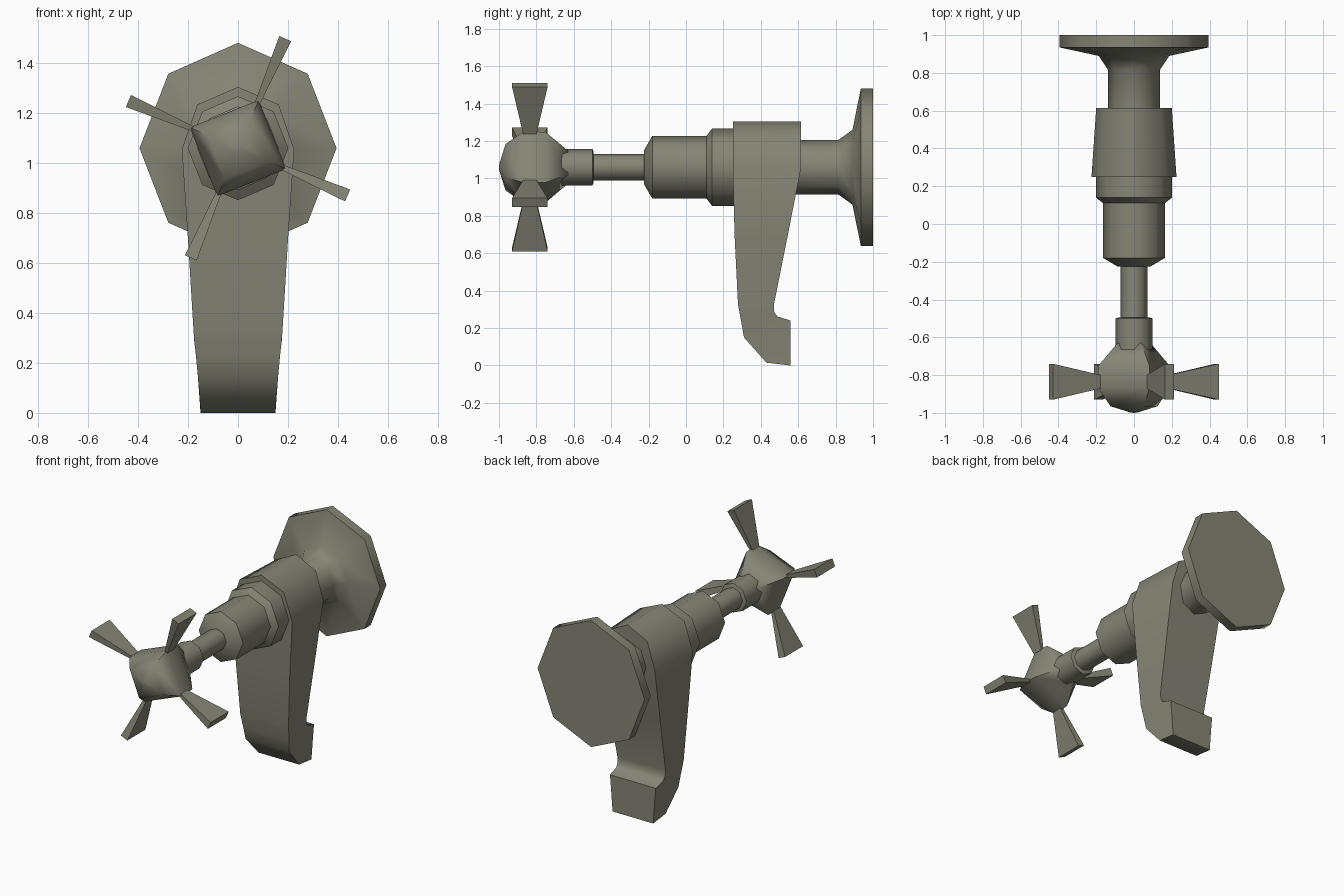
import bpy, bmesh, math

if "Cube" in bpy.data.objects:
    bpy.data.objects.remove(bpy.data.objects["Cube"])

AXIS_Z = 1.06      # height of the tap's horizontal axis
TURN = 66.7        # handle rotation in degrees

metal = bpy.data.materials.new("aged olive metal")
metal.diffuse_color = (0.235, 0.235, 0.18, 1)
metal.use_nodes = True
metal.node_tree.nodes["Principled BSDF"].inputs["Base Color"].default_value = metal.diffuse_color


def finish(name, bm, angle=50):
    bmesh.ops.remove_doubles(bm, verts=bm.verts, dist=1e-4)
    bmesh.ops.recalc_face_normals(bm, faces=bm.faces)
    me = bpy.data.meshes.new(name)
    bm.to_mesh(me)
    bm.free()
    me.materials.append(metal)
    me.shade_smooth()
    me.set_sharp_from_angle(angle=math.radians(angle))
    ob = bpy.data.objects.new(name, me)
    bpy.context.collection.objects.link(ob)
    return ob


def loft(name, rings, angle=50):
    """Skin a list of point rings of equal length and cap both ends."""
    bm = bmesh.new()
    rows = [[bm.verts.new(p) for p in ring] for ring in rings]
    n = len(rows[0])
    for a, b in zip(rows, rows[1:]):
        for i in range(n):
            j = (i + 1) % n
            bm.faces.new((a[i], a[j], b[j], b[i]))
    bm.faces.new(rows[0])
    bm.faces.new(rows[-1])
    return finish(name, bm, angle)


def lathe(name, profile, sides=8, turn=0, xs=1.0, angle=50):
    """Profile of (y, radius) turned about the tap axis."""
    rings = []
    for y, r in profile:
        ring = []
        for i in range(sides):
            t = math.radians(turn) + 2 * math.pi * i / sides
            ring.append((xs * r * math.cos(t), y, AXIS_Z + r * math.sin(t)))
        rings.append(ring)
    return loft(name, rings, angle)


# wall flange and pipe
lathe("wall_flange", [(1.0, 0.422), (0.935, 0.422), (0.89, 0.2),
                      (0.815, 0.146), (0.58, 0.146)], xs=0.935)

# valve body with stepped collar
lathe("valve_body", [(0.3, 0.208), (0.14, 0.208), (0.11, 0.168),
                     (-0.18, 0.168), (-0.225, 0.09), (-0.225, 0.05)], xs=0.97)

# stem and its collar
lathe("stem", [(-0.2, 0.071), (-0.5, 0.071)])
lathe("stem_collar", [(-0.495, 0.085), (-0.5, 0.097), (-0.68, 0.097)])

# four-sided rounded knob
lathe("handle_knob", [(-0.63, 0.095), (-0.75, 0.205), (-0.865, 0.21),
                      (-0.965, 0.135), (-0.998, 0.02), (-1.0, 0.004)],
      sides=4, turn=TURN, angle=65)

# spout: rows of (front z, front y, back z, back y, front half width, back half width)
rows = [
    (1.305, 0.25, 1.305, 0.615, 0.001, 0.001),
    (1.235, 0.25, 1.235, 0.615, 0.163, 0.145),
    (1.055, 0.25, 1.055, 0.615, 0.225, 0.2),
    (0.69, 0.26, 0.69, 0.543, 0.2, 0.19),
    (0.326, 0.278, 0.326, 0.47, 0.178, 0.178),
    (0.29, 0.285, 0.285, 0.472, 0.175, 0.175),
    (0.26, 0.29, 0.262, 0.488, 0.172, 0.172),
    (0.235, 0.295, 0.24, 0.56, 0.169, 0.169),
    (0.15, 0.31, 0.15, 0.56, 0.161, 0.161),
    (0.015, 0.43, 0.0, 0.56, 0.15, 0.15),
]
loft("spout", [[(-wf, yf, zf), (wf, yf, zf), (wb, yb, zb), (-wb, yb, zb)]
               for zf, yf, zb, yb, wf, wb in rows])

# four flared handle arms
for k in range(4):
    t = math.radians(TURN + 90 * k)
    c, s = math.cos(t), math.sin(t)
    rings = []
    for r, thick, wide in ((0.17, 0.009, 0.03), (0.478, 0.026, 0.095)):
        rings.append([(r * c - u * thick * s, -0.835 + v * wide,
                       AXIS_Z + r * s + u * thick * c)
                      for u, v in ((-1, -1), (1, -1), (1, 1), (-1, 1))])
    loft("handle_arm_%d" % (k + 1), rings, 40)
